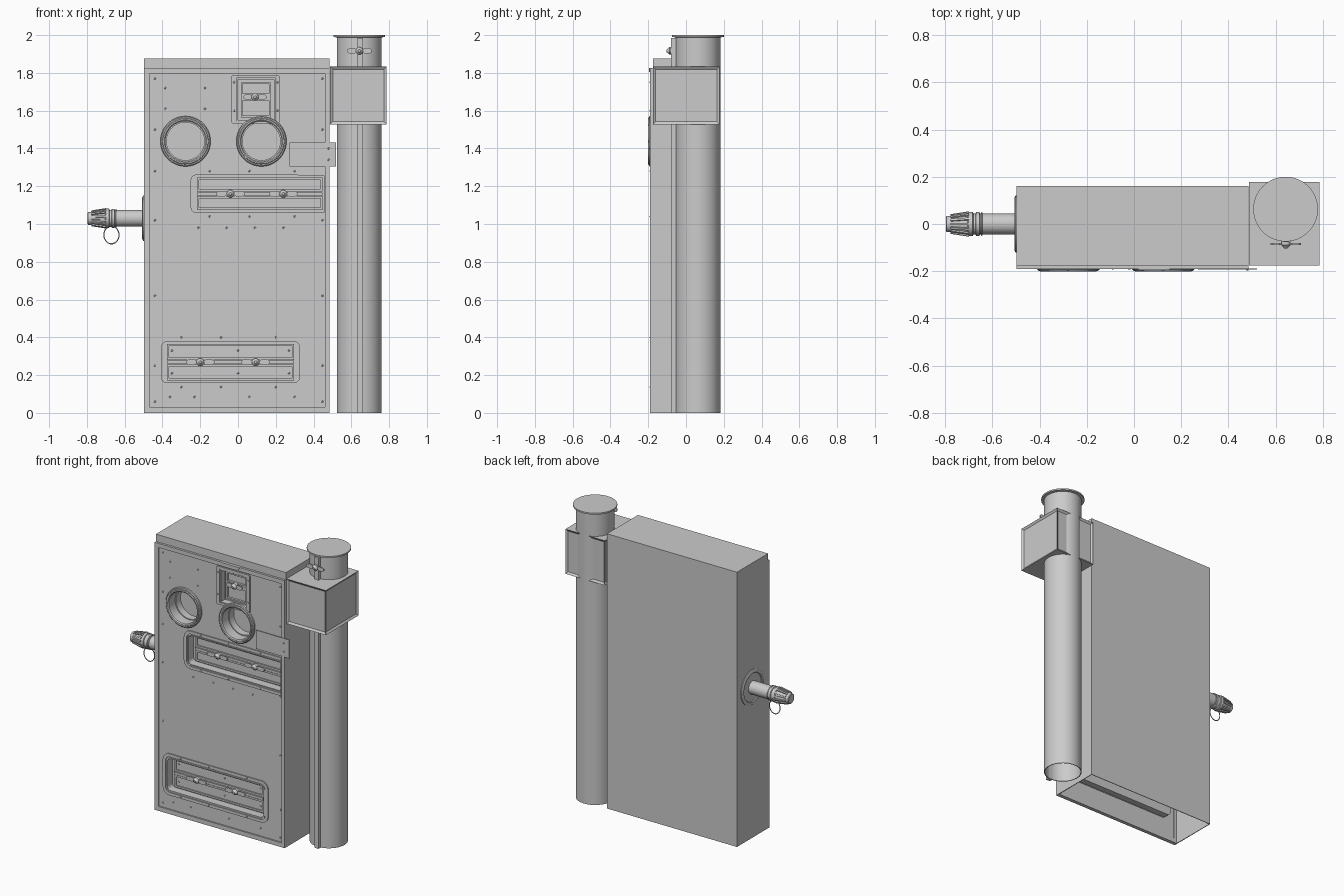
import bpy, bmesh
from math import sin, cos, pi, radians
from mathutils import Matrix, Vector

if "Cube" in bpy.data.objects:
    bpy.data.objects.remove(bpy.data.objects["Cube"])


def finish(name, bm, smooth=True):
    bmesh.ops.remove_doubles(bm, verts=bm.verts, dist=1e-5)
    bmesh.ops.recalc_face_normals(bm, faces=bm.faces)
    me = bpy.data.meshes.new(name)
    bm.to_mesh(me)
    bm.free()
    ob = bpy.data.objects.new(name, me)
    bpy.context.collection.objects.link(ob)
    if smooth:
        bpy.ops.object.select_all(action='DESELECT')
        ob.select_set(True)
        bpy.context.view_layer.objects.active = ob
        bpy.ops.object.shade_smooth_by_angle(angle=radians(30))
    return ob


def add_box(bm, x0, x1, y0, y1, z0, z1):
    m = Matrix.Translation(((x0 + x1) / 2, (y0 + y1) / 2, (z0 + z1) / 2))
    m = m @ Matrix.Diagonal((x1 - x0, y1 - y0, z1 - z0, 1))
    return bmesh.ops.create_cube(bm, size=1, matrix=m)['verts']


def box(name, *dims):
    bm = bmesh.new()
    add_box(bm, *dims)
    return finish(name, bm, False)


def rect(x0, x1, z0, z1, r=0.0, rr=None):
    """Rounded rectangle outline; rr is the radius of the right corners."""
    rr = r if rr is None else rr
    pts = []
    for cx, cz, a, q in ((x1, z1, 0, rr), (x0, z1, 90, r), (x0, z0, 180, r), (x1, z0, 270, rr)):
        ox = cx - q if cx == x1 else cx + q
        oz = cz - q if cz == z1 else cz + q
        n = 8 if q else 0
        for i in range(n + 1):
            t = radians(a + 90 * i / max(n, 1))
            pts.append((ox + q * cos(t), oz + q * sin(t)))
    return pts


def circle(cx, cz, r, n=48):
    return [(cx + r * cos(2 * pi * i / n), cz + r * sin(2 * pi * i / n)) for i in range(n)]


def plate(name, loops, y0, y1):
    """Flat xz plate between two depths; inner loops become holes."""
    cu = bpy.data.curves.new(name, 'CURVE')
    cu.dimensions = '2D'
    cu.fill_mode = 'BOTH'
    cu.extrude = (y1 - y0) / 2
    for loop in loops:
        sp = cu.splines.new('POLY')
        sp.points.add(len(loop) - 1)
        for p, (x, z) in zip(sp.points, loop):
            p.co = (x, z, 0, 1)
        sp.use_cyclic_u = True
    tmp = bpy.data.objects.new(name + "_outline", cu)
    bpy.context.collection.objects.link(tmp)
    bpy.context.view_layer.update()
    me = bpy.data.meshes.new_from_object(tmp.evaluated_get(bpy.context.evaluated_depsgraph_get()))
    bm = bmesh.new()
    bm.from_mesh(me)
    bpy.data.objects.remove(tmp)
    bpy.data.meshes.remove(me)
    bm.transform(Matrix.Translation((0, (y0 + y1) / 2, 0)) @ Matrix.Rotation(pi / 2, 4, 'X'))
    return finish(name, bm)


def lathe(name, profile, matrix, n=48):
    bm = bmesh.new()
    rings = [[bm.verts.new((r * cos(2 * pi * i / n), r * sin(2 * pi * i / n), h)) for i in range(n)]
             for r, h in profile]
    for a, b in zip(rings, rings[1:]):
        for i in range(n):
            j = (i + 1) % n
            bm.faces.new((a[i], a[j], b[j], b[i]))
    bm.transform(matrix)
    return finish(name, bm)


def torus(name, R, r, matrix, n=48):
    return lathe(name, [(R + r * cos(2 * pi * k / 10), r * sin(2 * pi * k / 10)) for k in range(11)], matrix, n)


TO_FRONT = Matrix.Rotation(pi / 2, 4, 'X')     # lathe axis points to -y
TO_LEFT = Matrix.Rotation(-pi / 2, 4, 'Y')     # lathe axis points to -x


def wing_bolt(name, x, z, y, w=0.075):
    half = [(0, .007), (.25, .007), (.4, .014), (.85, .014), (1, .006)]
    right = half + [(a, -b) for a, b in reversed(half)]
    prof = [(x + a * w, z + b) for a, b in right]
    prof += [(x - a * w, z + b) for a, b in reversed(right[1:-1])]
    plate(name + "_wings", [prof], y - 0.012, y - 0.004)
    lathe(name + "_hub", [(.02, -.006), (.02, .012), (.012, .02), (.007, .026), (0, .027)],
          Matrix.Translation((x, y, z)) @ TO_FRONT, 16)


# hollow cabinet shell, open at the bottom and front
bm = bmesh.new()
add_box(bm, -.497, .485, -.175, .16, 0, 1.875)
bm.normal_update()
gone = [f for f in bm.faces if f.normal.z < -.5 or f.normal.y < -.5]
bmesh.ops.delete(bm, geom=gone, context='FACES_ONLY')
shell = finish("cabinet_shell", bm, False)
mod = shell.modifiers.new("thickness", 'SOLIDIFY')
mod.thickness = 0.006
mod.offset = -1
box("top_front_strip", -.497, .485, -.175, -.168, 1.80, 1.875)

# front door: border frame and panel with openings
HOLES = [(-.278, 1.438), (.124, 1.438)]
VENTS = {"upper_vent": (-.278, .458, 1.03, 1.29, 0), "lower_vent": (-.437, .357, .127, .41, .05)}
HATCH = (0, .19, 1.55, 1.765)
plate("door_frame", [rect(-.497, .485, 0, 1.825), rect(-.468, .46, .03, 1.797)], -.19, -.165)
loops = [rect(-.472, .464, .026, 1.80), rect(*HATCH)] + [circle(x, z, .11) for x, z in HOLES]
for x0, x1, z0, z1, rr in VENTS.values():
    loops.append(rect(x0 + .03, x1 - (.03 if rr else .004), z0 + .03, z1 - .03, .03, .03 if rr else 0))
plate("door_panel", loops, -.181, -.168)

# round ports with raised rims and deep wells
for k, (x, z) in enumerate(HOLES):
    lathe(f"round_port_{k}", [(.133, .178), (.133, .192), (.128, .196), (.122, .196), (.119, .202), (.112, .202),
                              (.106, .196), (.106, .13), (.10, .13), (.10, .08), (0, .08)],
          Matrix.Translation((x, 0, z)) @ TO_FRONT, 64)

# wide vents: rim, recess walls, back, two slats and a middle bar
for name, (x0, x1, z0, z1, rr) in VENTS.items():
    e = .03 if rr else .004

    def inset(d, r):
        return rect(x0 + d, x1 - (d if rr else min(d, e)), z0 + d, z1 - d, r, r if rr else 0)
    plate(name + "_rim", [inset(0, .05), inset(.02, .036)], -.188, -.178)
    plate(name + "_inner_rim", [inset(.024, .034), inset(.033, .026)], -.186, -.165)
    plate(name + "_walls", [inset(.027, .032), inset(.033, .026)], -.18, -.125)
    plate(name + "_back", [inset(.027, .032)], -.13, -.124)
    xa, xb = x0 + .06, x1 - (.06 if rr else .01)
    zm = (z0 + z1) / 2
    for part, a, b in (("lower", z0 + .045, zm - .012), ("upper", zm + .012, z1 - .045)):
        plate(f"{name}_{part}_slat", [rect(xa, xb, a, b), rect(xa + .012, xb - .012, a + .012, b - .012)], -.148, -.128)
        box(f"{name}_{part}_slat_face", xa + .01, xb - .01, -.14, -.128, a + .01, b - .01)
    box(name + "_middle_bar", xa, xb, -.152, -.128, zm - .008, zm + .008)
    for k, x in enumerate((-.2, .093) if rr else (-.04, .24)):
        wing_bolt(f"{name}_bolt_{k}", x, zm, -.155)

# small hatch above the right port
plate("hatch_rim", [rect(-.034, .22, 1.53, 1.79, .012), rect(-.008, .198, 1.545, 1.773)], -.189, -.178)
plate("hatch_walls", [rect(-.006, .196, 1.545, 1.771), rect(*HATCH)], -.186, -.135)
box("hatch_back", -.006, .196, -.14, -.134, 1.545, 1.771)
plate("hatch_panel", [rect(.015, .175, 1.565, 1.665), rect(.025, .165, 1.575, 1.655)], -.155, -.138)
plate("hatch_panel_top", [rect(.015, .175, 1.68, 1.75), rect(.025, .165, 1.69, 1.74)], -.155, -.138)
box("hatch_bar", .015, .175, -.158, -.138, 1.665, 1.68)
wing_bolt("hatch_bolt", .09, 1.672, -.16, .06)
plate("hatch_clip", [[(.02, 1.825), (.15, 1.825), (.135, 1.805), (.035, 1.805)]], -.195, -.188)

# joining plate between cabinet and stack
box("side_plate", .272, .52, -.193, -.189, 1.305, 1.432)

# rivets on the door
spots = [(x, z, -.182) for x in (-.44, .447) for z in (.06, .25, .62, 1.02, 1.28, 1.5, 1.77)]
spots += [(x, z, -.182) for x in (-.36, -.23, .06, .3) for z in (.085,)]
spots += [(x, .98, -.182) for x in (-.21, -.06, .09, .24)]
spots += [(x, z, -.182) for x in (-.385, -.175) for z in (1.61, 1.72)]
spots += [(x, z, -.189) for x in (-.3, -.09, .2) for z in (.137, .40)]
spots += [(x, z, -.189) for x in (-.15, .06, .3) for z in (1.04, 1.28)]
spots += [(x, z, -.19) for x in (-.02, .209) for z in (1.6, 1.75)]
spots += [(.48, 1.34, -.194), (.48, 1.40, -.194)]
spots += [(x, z, -.141) for x in (-.35, 0, .27) for z in (.21, .33)]
spots += [(cx + .121 * cos(a * pi / 4), cz + .121 * sin(a * pi / 4), -.197) for cx, cz in HOLES for a in range(8)]
bm = bmesh.new()
for x, z, y in spots:
    bmesh.ops.create_icosphere(bm, subdivisions=1, radius=.006,
                               matrix=Matrix.Translation((x, y, z)) @ Matrix.Diagonal((1, .6, 1, 1)))
finish("rivets", bm)

# stack pipe with flat cap, open at the bottom, and its standing seam
PX, PY = .642, .063
lathe("stack_pipe", [(0, 1.97), (.114, 1.97), (.114, 0), (.119, 0), (.119, 1.988), (.137, 1.99), (.137, 2), (0, 2)],
      Matrix.Translation((PX, PY, 0)), 64)
box("stack_seam", .632, .660, -.077, -.05, 0, 1.985)
box("stack_seam_edge", .656, .662, -.08, -.05, 0, 1.985)
wing_bolt("stack_bolt", .643, 1.917, -.077, .065)

# collar box around the stack with inset side panels
bm = bmesh.new()
add_box(bm, .488, .786, -.175, .178, 1.528, 1.833)
bm.normal_update()
sides = [f for f in bm.faces if abs(f.normal.z) < .5]
bmesh.ops.inset_individual(bm, faces=sides, thickness=.014, depth=-.010, use_even_offset=True)
finish("stack_collar_box", bm, False)

# side spout with flange, collar and tapered tip
SPOUT = Matrix.Translation((0, 0, 1.03))
lathe("spout_flange", [(.04, .49), (.12, .49), (.12, .502), (.11, .507), (.098, .507), (.094, .502), (.04, .502)],
      SPOUT @ TO_LEFT)
lathe("spout_pipe", [(.044, .49), (.044, .652), (.05, .655), (.05, .668), (.045, .671), (.045, .68), (.051, .683),
                     (.051, .70), (.046, .704), (.035, .775), (.034, .793), (.03, .796), (0, .796)], SPOUT @ TO_LEFT)
bm = bmesh.new()
for k in range(14):
    m = (SPOUT @ Matrix.Rotation(2 * pi * k / 14, 4, 'X') @ Matrix.Translation((-.737, 0, .041))
         @ Matrix.Rotation(-.16, 4, 'Y') @ Matrix.Diagonal((.078, .009, .014, 1)))
    bmesh.ops.create_cube(bm, size=1, matrix=m)
finish("spout_tip_ribs", bm, False)

# wire loop hanging from the spout
torus("wire_around_spout", .047, .003, Matrix.Translation((-.645, 0, 1.03)) @ TO_LEFT)
torus("hanging_wire_loop", .042, .003, Matrix.Translation((-.67, 0, .942)) @ Matrix.Diagonal((.95, 1, 1.12, 1)) @ TO_FRONT)
